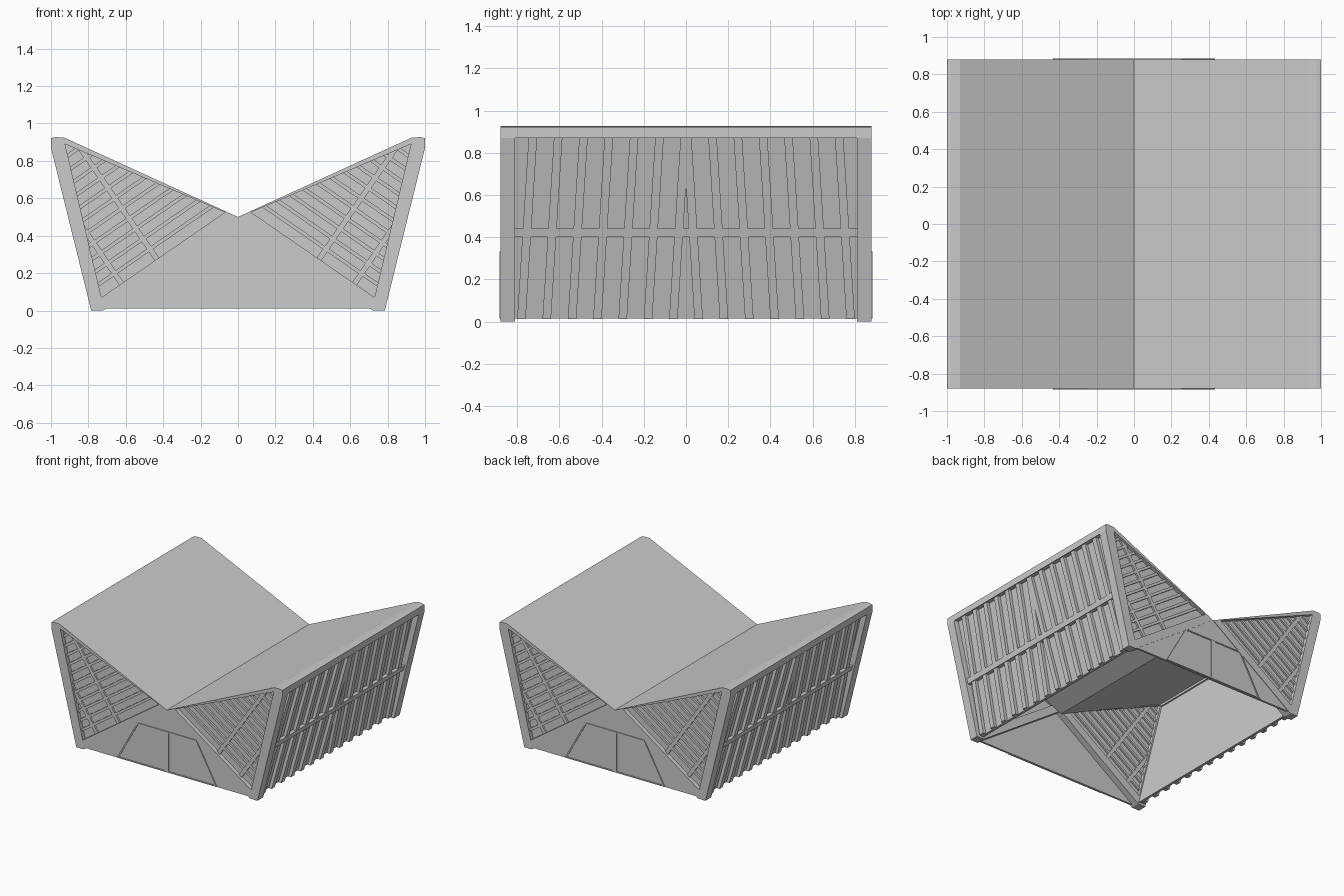
import bpy, bmesh
from mathutils import Vector

if "Cube" in bpy.data.objects:
    bpy.data.objects.remove(bpy.data.objects["Cube"])


def build(name, pairs, mirror=(True, True)):
    """Each pair is two matching polygons that are joined into one solid."""
    bm = bmesh.new()
    for a, b in pairs:
        va = [bm.verts.new(p) for p in a]
        vb = [bm.verts.new(p) for p in b]
        bm.faces.new(va)
        bm.faces.new(vb[::-1])
        n = len(va)
        for i in range(n):
            j = (i + 1) % n
            bm.faces.new((va[j], va[i], vb[i], vb[j]))
    bmesh.ops.recalc_face_normals(bm, faces=bm.faces)
    me = bpy.data.meshes.new(name)
    bm.to_mesh(me)
    bm.free()
    ob = bpy.data.objects.new(name, me)
    bpy.context.collection.objects.link(ob)
    if any(mirror):
        m = ob.modifiers.new("mirror", "MIRROR")
        m.use_axis = (mirror[0], mirror[1], False)
        m.use_mirror_merge = False
    return ob


def prism(pts, y0, y1):
    return [(x, y0, z) for x, z in pts], [(x, y1, z) for x, z in pts]


def clip(poly, tri):
    """Cut a convex xz polygon to a counter-clockwise triangle."""
    for i in range(3):
        a, b = Vector(tri[i]), Vector(tri[(i + 1) % 3])
        side = lambda p: (b - a).cross(Vector(p) - a)
        out = []
        for p, q in zip(poly, poly[1:] + poly[:1]):
            sp, sq = side(p), side(q)
            if sp >= 0:
                out.append(p)
            if sp * sq < 0:
                out.append(tuple(Vector(p).lerp(Vector(q), sp / (sp - sq))))
        poly = out
        if len(poly) < 3:
            return []
    return poly


def wall_x(z, inset):
    return 0.785 + 0.215 * z / 0.87 - inset


END, INNER = 0.88, 0.81
opening = [(0.73, 0.07), (0.925, 0.89), (0.07, 0.525)]

# Triangular frames at both ends of each wing
build("end_frame", [prism(p, -END, -INNER) for p in (
    [(0, 0.5), (0.93, 0.925), (0.925, 0.89), (0.07, 0.525)],
    [(0.93, 0.925), (0.975, 0.927), (1, 0.922), (1, 0.87), (0.785, 0), (0.73, 0.07), (0.925, 0.89)],
    [(0.785, 0), (0.72, 0), (0, 0.5), (0.07, 0.525), (0.73, 0.07)])])

# Sloping roofs and the beams along their high edges
build("roof", [prism([(0, 0.5), (0.93, 0.925), (0.93, 0.9), (0, 0.475)], -INNER, INNER)], (True, False))
build("roof_edge_beam", [prism([(0.93, 0.925), (0.975, 0.927), (1, 0.922), (1, 0.87), (0.99, 0.88), (0.925, 0.88)],
                               -INNER, INNER)], (True, False))

# Leaning outer walls with a middle rail
build("side_panel", [prism([(wall_x(z, d), z) for z, d in
                            ((0.015, 0.045), (0.885, 0.045), (0.885, 0.065), (0.015, 0.065))],
                           -INNER, INNER)], (True, False))
build("side_rail", [prism([(wall_x(z, d), z) for z, d in
                           ((0.4, 0.015), (0.44, 0.015), (0.44, 0.05), (0.4, 0.05))],
                          -INNER, INNER)], (True, False))

# Slightly tilted slats on the outer walls
slats = []
for k in range(7):
    ends = []
    for z, yc in ((0.012, 0.06 + 0.12 * k), (0.885, 0.005 + 0.12 * k)):
        ends.append([(wall_x(z, d), y, z) for d, y in
                     ((0.02, yc - 0.02), (0.02, yc + 0.02), (0.05, yc + 0.02), (0.05, yc - 0.02))])
    slats.append(ends)
build("side_slats", slats)

# Recessed triangular end panels with a lattice of bars
build("end_panel", [prism(opening, -0.848, -0.838)])
low = Vector(opening[0])
along = (Vector(opening[2]) - low).normalized()
across = Vector((-along.y, along.x))
if across.y < 0:
    across = -across


def bar(s0, s1, t0, t1):
    return clip([tuple(low + along * s + across * t) for s, t in
                 ((s0, t0), (s1, t0), (s1, t1), (s0, t1))], opening)


bars = [bar(-1, 2, 0.066 * i - 0.01, 0.066 * i + 0.01) for i in range(1, 12)]
bars += [bar(s - 0.014, s + 0.014, -1, 2) for s in (0.13, 0.36)]
build("end_lattice", [prism(b, -0.862, -0.825) for b in bars if b])

# Gable walls between the wings
build("gable_wall", [prism([(-0.72, 0.012), (0.72, 0.012), (0, 0.5)], -0.876, -0.86)], (False, True))

# Door frames and door leaves
build("door_frame", [prism(p, -0.884, -0.87) for p in (
    [(0, 0.325), (0.25, 0.325), (0.25, 0.333), (0, 0.333)],
    [(0.42, 0.015), (0.432, 0.015), (0.255, 0.333), (0.243, 0.333)],
    [(0, 0.015), (0.43, 0.015), (0.425, 0.024), (0, 0.024)],
    [(0, 0.015), (0.018, 0.015), (0.018, 0.33), (0, 0.33)])])
build("door_leaf", [prism([(0.018, 0.022), (0.418, 0.022), (0.246, 0.326), (0.018, 0.326)], -0.879, -0.87)])
